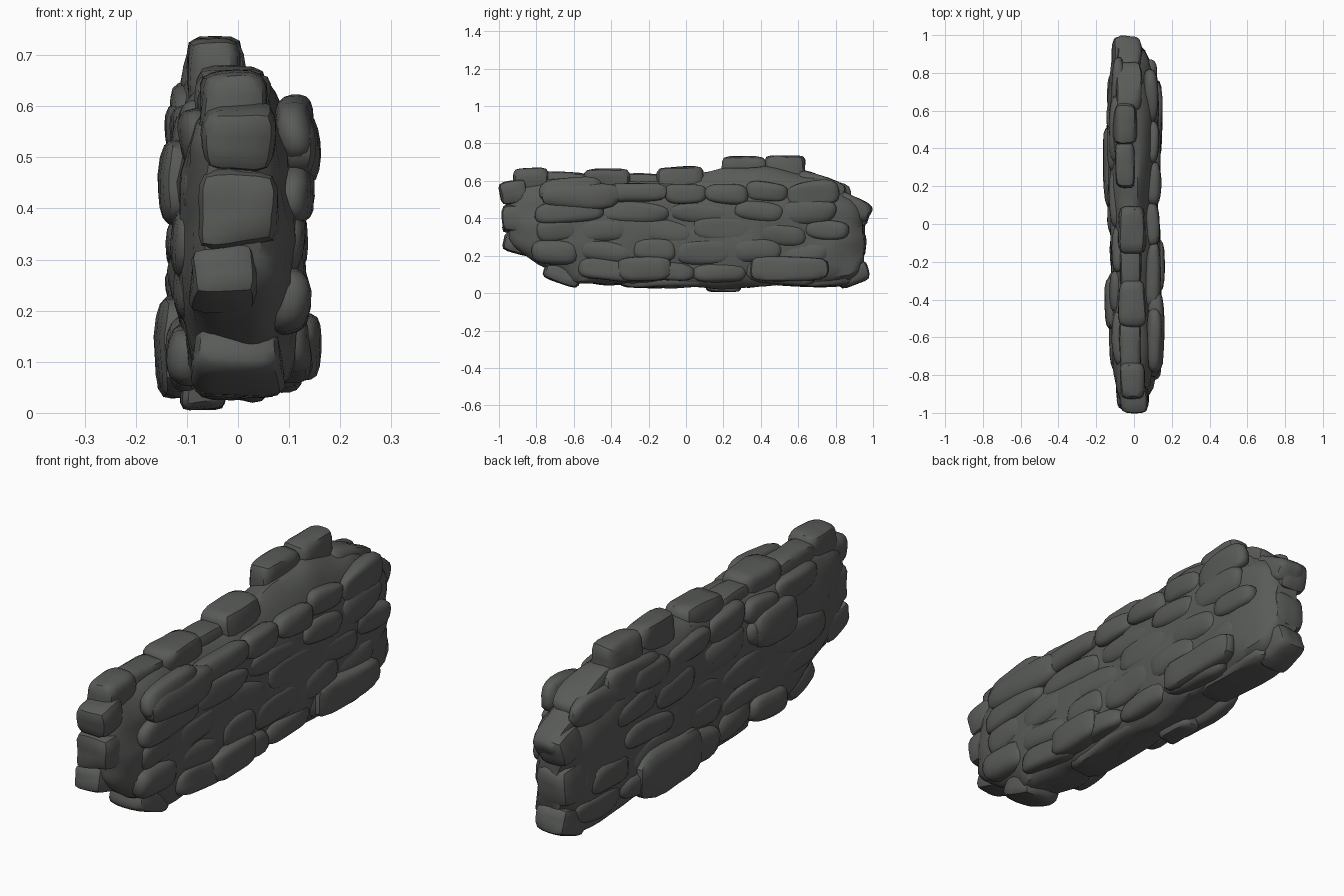
import bpy, bmesh, math, random
from mathutils import Vector, Matrix, noise

random.seed(7)
if "Cube" in bpy.data.objects:
    bpy.data.objects.remove(bpy.data.objects["Cube"])

stone_grey = bpy.data.materials.new("dark_stone_grey")
stone_grey.use_nodes = True
COLOUR = (0.10, 0.105, 0.098, 1)
stone_grey.diffuse_color = COLOUR
stone_grey.node_tree.nodes["Principled BSDF"].inputs["Base Color"].default_value = COLOUR


def finish(bm, name, angle=40):
    bmesh.ops.recalc_face_normals(bm, faces=bm.faces)
    mesh = bpy.data.meshes.new(name)
    bm.to_mesh(mesh)
    bm.free()
    mesh.materials.append(stone_grey)
    ob = bpy.data.objects.new(name, mesh)
    bpy.context.collection.objects.link(ob)
    bpy.ops.object.select_all(action="DESELECT")
    bpy.context.view_layer.objects.active = ob
    ob.select_set(True)
    bpy.ops.object.shade_smooth_by_angle(angle=math.radians(angle))
    return ob


def rough(p, amount):
    """Long horizontal ripples, like layered rock."""
    q = Vector((p.x * 9, p.y * 5, p.z * 11))
    return noise.noise_vector(q) * amount


def stone(name, centre, size, tilt=0, square=5):
    """Rounded irregular block; size is the full extent."""
    bm = bmesh.new()
    bmesh.ops.create_cube(bm, size=2)
    bmesh.ops.subdivide_edges(bm, edges=bm.edges[:], cuts=4, use_grid_fill=True)
    turn = Matrix.Rotation(math.radians(tilt), 3, "X")
    for v in bm.verts:
        n = sum(abs(c) ** square for c in v.co) ** (1 / square)
        p = v.co / n
        p = turn @ Vector([p[i] * size[i] / 2 for i in range(3)]) + Vector(centre)
        v.co = p + rough(p, 0.012)
    return finish(bm, name)


# Main body: rounded cross-sections lofted along the length
# station: y, bottom, top, right edge (-x), left edge (+x)
stations = [
    (-0.95, 0.27, 0.53, -0.06, 0.05), (-0.89, 0.21, 0.60, -0.09, 0.09),
    (-0.74, 0.13, 0.61, -0.11, 0.12), (-0.60, 0.06, 0.61, -0.11, 0.13),
    (-0.40, 0.05, 0.61, -0.12, 0.125), (-0.20, 0.04, 0.61, -0.10, 0.125),
    (0.0, 0.03, 0.62, -0.11, 0.115), (0.2, 0.03, 0.66, -0.125, 0.12),
    (0.4, 0.04, 0.68, -0.125, 0.125), (0.62, 0.04, 0.65, -0.12, 0.115),
    (0.8, 0.05, 0.58, -0.115, 0.10), (0.9, 0.07, 0.52, -0.10, 0.07),
    (0.95, 0.16, 0.46, -0.08, 0.03),
]


def section(y):
    for a, b in zip(stations, stations[1:]):
        if y <= b[0]:
            t = max(0, (y - a[0]) / (b[0] - a[0]))
            return [a[i] + (b[i] - a[i]) * t for i in range(1, 5)]
    return stations[-1][1:]


bm = bmesh.new()
rings = []
SIDES, STEPS = 32, 48
y0, y1 = stations[0][0], stations[-1][0]
for s in range(STEPS + 1):
    y = y0 + (y1 - y0) * s / STEPS
    lo, hi, xr, xl = section(y)
    ring = []
    for k in range(SIDES):
        a = math.tau * k / SIDES
        c, d = math.cos(a), math.sin(a)
        n = (abs(c) ** 4 + abs(d) ** 4) ** 0.25
        u, w = c / n, d / n
        # the upper part narrows toward the ridge
        narrow = 1 - 0.30 * max(0, w) ** 3
        x = (xl + xr) / 2 + u * narrow * (xl - xr) / 2 - 0.02 * max(0, w)
        p = Vector((x, y, (lo + hi) / 2 + w * (hi - lo) / 2))
        ring.append(bm.verts.new(p + rough(p, 0.024)))
    rings.append(ring)
for a, b in zip(rings, rings[1:]):
    for k in range(SIDES):
        m = (k + 1) % SIDES
        bm.faces.new((a[k], a[m], b[m], b[k]))
bm.faces.new(rings[0])
bm.faces.new(rings[-1])
finish(bm, "wall_body")

# Capstones along the ridge: y, z, length, height, x, width, tilt
caps = [
    (-0.83, 0.605, 0.19, 0.13, -0.01, 0.13, 0), (-0.65, 0.59, 0.28, 0.11, -0.02, 0.11, -1),
    (-0.42, 0.61, 0.24, 0.11, -0.01, 0.14, 0), (-0.23, 0.59, 0.24, 0.10, -0.02, 0.11, 0),
    (-0.03, 0.61, 0.25, 0.14, -0.01, 0.14, 1), (0.13, 0.57, 0.18, 0.11, -0.03, 0.12, 0),
    (0.31, 0.66, 0.24, 0.14, -0.05, 0.10, 0), (0.53, 0.66, 0.22, 0.15, -0.045, 0.12, 0),
    (0.72, 0.57, 0.28, 0.11, -0.03, 0.14, -20), (0.88, 0.47, 0.24, 0.11, -0.03, 0.13, -28),
]
for i, (y, z, ln, h, x, w, tilt) in enumerate(caps):
    stone(f"capstone_{i + 1}", (x, y, z), (w, ln, h), tilt)

# Stones closing both ends, and the lowest stones
ends = [
    ("front_end", -0.92, 0.54, 0.15, 0.12, 0.0, 0.14, 10),
    ("front_end", -0.90, 0.40, 0.17, 0.15, 0.0, 0.16, 0),
    ("front_end", -0.89, 0.26, 0.18, 0.11, -0.03, 0.13, -15),
    ("front_base", -0.66, 0.10, 0.20, 0.10, 0.0, 0.18, -18),
    ("back_end", 0.91, 0.43, 0.15, 0.13, -0.05, 0.13, -15),
    ("back_end", 0.88, 0.26, 0.16, 0.16, -0.04, 0.15, 0),
    ("back_end", 0.89, 0.10, 0.18, 0.11, -0.04, 0.14, 20),
    ("base", 0.20, 0.04, 0.19, 0.065, -0.07, 0.09, 0),
    ("base", 0.66, 0.08, 0.44, 0.09, -0.02, 0.18, 0),
    ("base", -0.10, 0.07, 0.50, 0.08, 0.0, 0.17, 1),
]
for i, (part, y, z, ln, h, x, w, tilt) in enumerate(ends):
    stone(f"{part}_stone_{i + 1}", (x, y, z), (w, ln, h), tilt)

# Bulging long stones in courses on both broad faces
for side, label in ((1, "left"), (-1, "right")):
    for row in range(5):
        z = 0.12 + row * 0.105
        y = -0.86 + random.uniform(0, 0.12)
        col = 0
        while y < 0.8:
            ln = random.uniform(0.22, 0.40)
            mid = y + ln / 2
            y += ln * 0.95
            lo, hi, xr, xl = section(mid)
            if mid + ln / 2 > 0.93 or z - 0.05 < lo or z + 0.05 > hi:
                continue
            edge = xl if side > 0 else xr
            x = edge - side * random.uniform(0.018, 0.036)
            col += 1
            stone(f"{label}_stone_{row + 1}_{col}", (x, mid, z + random.uniform(-0.015, 0.015)),
                  (0.08, ln, random.uniform(0.10, 0.14)), random.uniform(-7, 7), 3)

# Larger stones standing out of the faces: x, y, z, length, height
bulges = [
    (0.115, -0.56, 0.52, 0.42, 0.13), (0.12, -0.22, 0.13, 0.28, 0.13),
    (0.11, 0.55, 0.13, 0.42, 0.13), (-0.12, 0.30, 0.13, 0.42, 0.20),
    (-0.11, -0.42, 0.45, 0.28, 0.16), (-0.09, 0.50, 0.57, 0.36, 0.14),
]
for i, (x, y, z, ln, h) in enumerate(bulges):
    stone(f"bulging_stone_{i + 1}", (x, y, z), (0.08, ln, h), random.uniform(-4, 4), 4)
